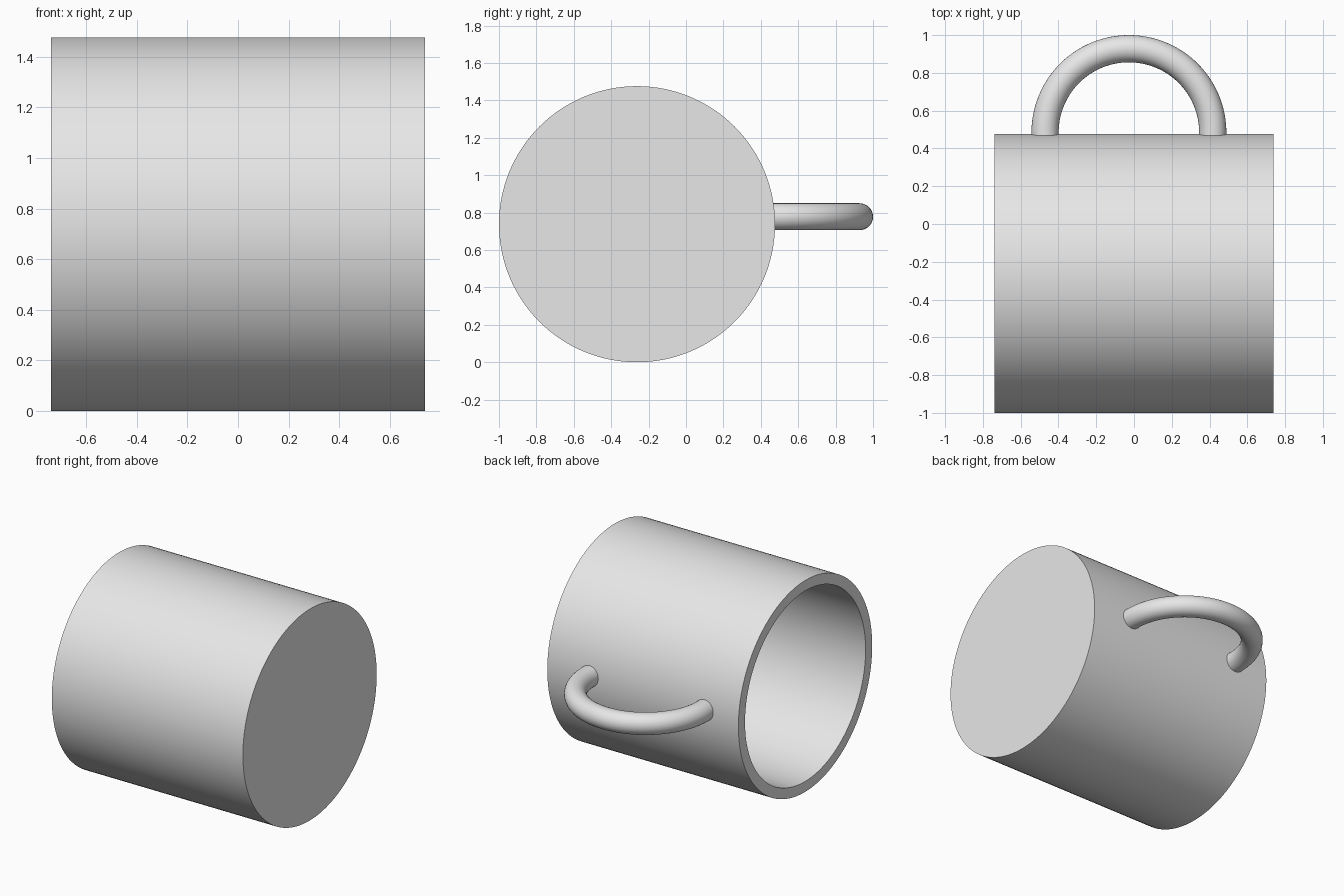
import bpy, bmesh, math
from mathutils import Vector

if "Cube" in bpy.data.objects:
    bpy.data.objects.remove(bpy.data.objects["Cube"])

grey = bpy.data.materials.new("light_grey")
grey.diffuse_color = (0.8, 0.8, 0.8, 1)
grey.use_nodes = True
grey.node_tree.nodes["Principled BSDF"].inputs["Base Color"].default_value = grey.diffuse_color

AXIS_Y, AXIS_Z = -0.262, 0.738   # centre line of the cup, which lies along x
R_OUT, R_IN, HALF, FLOOR = 0.738, 0.665, 0.738, 0.073


def finish(bm, name):
    bmesh.ops.remove_doubles(bm, verts=bm.verts, dist=1e-5)
    bmesh.ops.recalc_face_normals(bm, faces=bm.faces)
    mesh = bpy.data.meshes.new(name)
    bm.to_mesh(mesh)
    bm.free()
    mesh.materials.append(grey)
    ob = bpy.data.objects.new(name, mesh)
    bpy.context.collection.objects.link(ob)
    bpy.ops.object.select_all(action='DESELECT')
    ob.select_set(True)
    bpy.context.view_layer.objects.active = ob
    bpy.ops.object.shade_smooth_by_angle(angle=math.radians(35))
    return ob


# Cup body: wall profile (x, radius) spun around the x axis, open at -x
profile = [(HALF, 0), (HALF, R_OUT), (-HALF, R_OUT), (-HALF, R_IN),
           (HALF - FLOOR, R_IN), (HALF - FLOOR, 0)]
bm = bmesh.new()
pts = [bm.verts.new((x, AXIS_Y, AXIS_Z + r)) for x, r in profile]
edges = [bm.edges.new(pair) for pair in zip(pts, pts[1:])]
bmesh.ops.spin(bm, geom=pts + edges, cent=(0, AXIS_Y, AXIS_Z), axis=(1, 0, 0),
               angle=math.tau, steps=128, use_duplicate=False)
finish(bm, "cup_body")

# Handle: round section swept through a half ring, ends sunk into the wall
CENTRE = Vector((-0.027, 0.484, 0.778))
RING, TUBE, SIDES, STEPS = 0.444, 0.072, 32, 64
path = [(math.pi * i / STEPS, 0) for i in range(STEPS + 1)]
path = [(0, -0.04)] + path + [(math.pi, -0.04)]
bm = bmesh.new()
rings = []
for a, drop in path:
    ring = []
    for j in range(SIDES):
        b = math.tau * j / SIDES
        r = RING + TUBE * math.cos(b)
        ring.append(bm.verts.new(CENTRE + Vector((
            r * math.cos(a), r * math.sin(a) + drop, TUBE * math.sin(b)))))
    rings.append(ring)
for p, q in zip(rings, rings[1:]):
    for j in range(SIDES):
        k = (j + 1) % SIDES
        bm.faces.new((p[j], p[k], q[k], q[j]))
bm.faces.new(rings[0])
bm.faces.new(rings[-1])
finish(bm, "handle")
